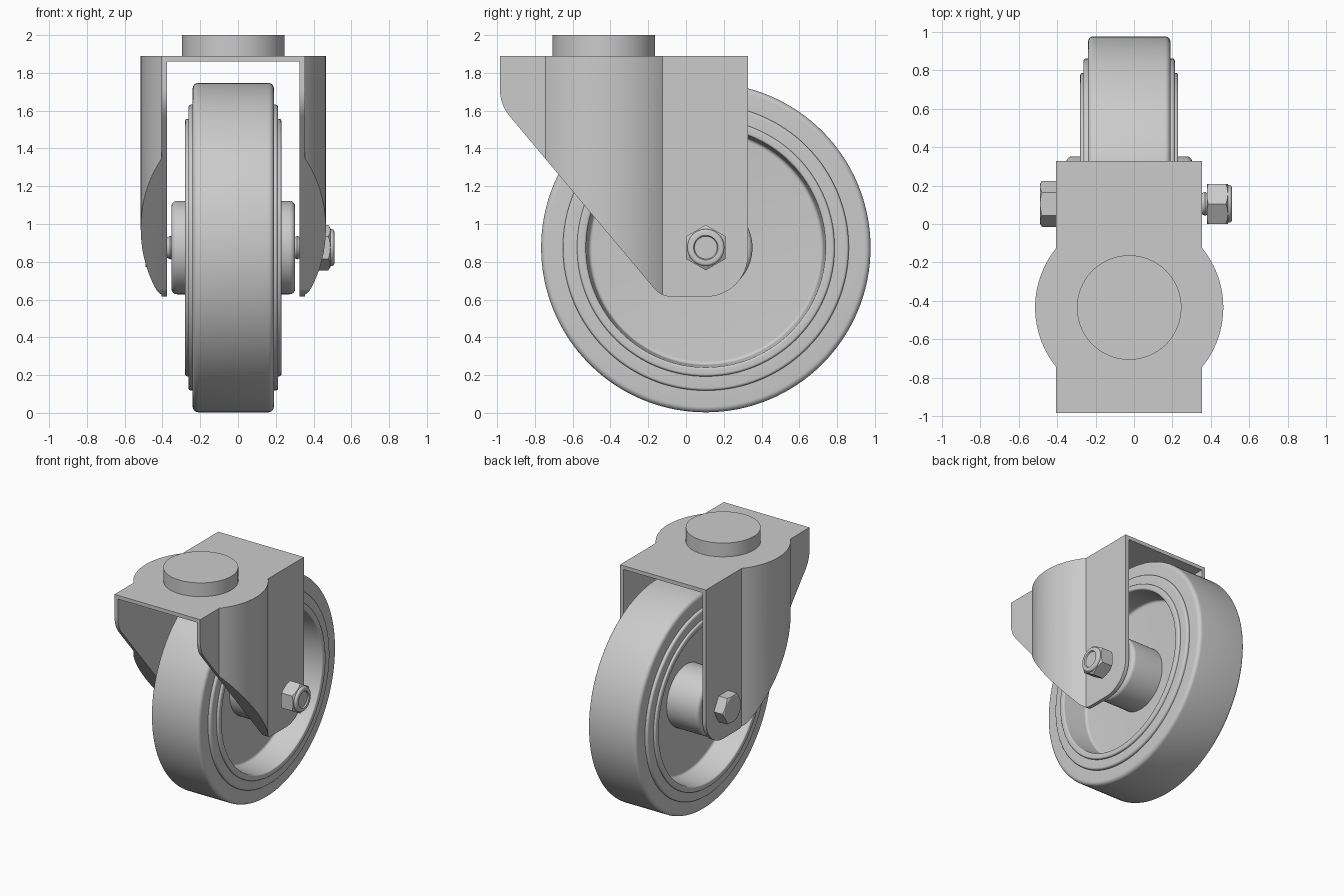
import bpy, bmesh, math
from mathutils import Vector, Matrix

cube = bpy.data.objects.get("Cube")
if cube:
    bpy.data.objects.remove(cube, do_unlink=True)

MID_X = -0.025                              # centre plane of wheel and fork
AXLE = Vector((MID_X, 0.105, 0.875))        # wheel centre
SWIVEL = Vector((MID_X, -0.435, 0))         # swivel axis

steel = bpy.data.materials.new("light grey metal")
steel.use_nodes = True
GREY = (0.6, 0.6, 0.6, 1)
steel.diffuse_color = GREY
steel.node_tree.nodes["Principled BSDF"].inputs["Base Color"].default_value = GREY


def rounded(points, steps=6):
    """Outline from (u, v, corner radius) points, with arcs at the corners."""
    out = []
    for i, (u, v, r) in enumerate(points):
        p = Vector((u, v))
        if r == 0:
            out.append(p)
            continue
        to_prev = (Vector(points[i - 1][:2]) - p).normalized()
        to_next = (Vector(points[(i + 1) % len(points)][:2]) - p).normalized()
        half = to_prev.angle(to_next) / 2
        centre = p + (to_prev + to_next).normalized() * r / math.sin(half)
        a = math.atan2(*reversed(p + to_prev * r / math.tan(half) - centre))
        b = math.atan2(*reversed(p + to_next * r / math.tan(half) - centre))
        turn = (b - a + math.pi) % math.tau - math.pi
        for k in range(steps + 1):
            t = a + turn * k / steps
            out.append(centre + Vector((math.cos(t), math.sin(t))) * r)
    return out


def finish(name, bm, smooth=True):
    bmesh.ops.recalc_face_normals(bm, faces=bm.faces)
    mesh = bpy.data.meshes.new(name)
    bm.to_mesh(mesh)
    bm.free()
    mesh.materials.append(steel)
    obj = bpy.data.objects.new(name, mesh)
    bpy.context.collection.objects.link(obj)
    if smooth:
        shade(obj)
    return obj


def shade(obj):
    bpy.ops.object.select_all(action="DESELECT")
    obj.select_set(True)
    bpy.context.view_layer.objects.active = obj
    bpy.ops.object.shade_smooth_by_angle(angle=math.radians(30))


def lathe(name, profile, centre, axis="X", segments=96):
    """Revolve (distance along axis, radius) points around an axis."""
    bm = bmesh.new()
    verts = [bm.verts.new((a, 0, r)) for a, r in profile]
    edges = [bm.edges.new(pair) for pair in zip(verts, verts[1:])]
    bmesh.ops.spin(bm, geom=verts + edges, cent=(0, 0, 0), axis=(1, 0, 0),
                   angle=math.tau, steps=segments)
    bmesh.ops.remove_doubles(bm, verts=bm.verts, dist=1e-5)
    if axis == "Z":
        bm.transform(Matrix.Rotation(-math.pi / 2, 4, "Y"))
    bm.transform(Matrix.Translation(centre))
    return finish(name, bm)


def prism(name, corners, offset, smooth=False):
    """Extrude a flat outline of 3D corners by a vector."""
    bm = bmesh.new()
    face = bm.faces.new([bm.verts.new(c) for c in corners])
    new = bmesh.ops.extrude_face_region(bm, geom=[face])["geom"]
    bmesh.ops.translate(bm, vec=offset,
                        verts=[g for g in new if isinstance(g, bmesh.types.BMVert)])
    return finish(name, bm, smooth)


def boolean(obj, cutter, operation):
    bpy.context.view_layer.objects.active = obj
    mod = obj.modifiers.new("cut", "BOOLEAN")
    mod.operation, mod.object, mod.solver = operation, cutter, "EXACT"
    bpy.ops.object.modifier_apply(modifier=mod.name)
    bpy.data.objects.remove(cutter, do_unlink=True)


def both_sides(half):
    """Mirror a half profile across the wheel's centre plane."""
    return rounded(half + [(-a, r, f) for a, r, f in reversed(half)])


# Wheel: tyre, stepped rim with a recessed disc, and hub
lathe("tyre", both_sides([(0.215, 0.7, 0), (0.215, 0.872, 0.03)]), AXLE, segments=128)
lathe("rim", both_sides([(0.05, 0, 0), (0.05, 0.62, 0.02), (0.255, 0.635, 0.012),
                         (0.255, 0.68, 0.012), (0.238, 0.682, 0),
                         (0.238, 0.757, 0.015), (0.2, 0.757, 0)]), AXLE, segments=128)
lathe("hub", both_sides([(0.328, 0, 0), (0.328, 0.247, 0.03)]), AXLE)

# Fork: side outline, trimmed to the plan outline, then hollowed
side = rounded([(-0.985, 1.89, 0), (0.328, 1.89, 0), (0.328, 0.615, 0.222),
                (-0.132, 0.615, 0.12), (-0.985, 1.632, 0.22)], 12)
fork = prism("fork", [(-0.7, y, z) for y, z in side], (1.4, 0, 0))

HALF, BULGE = 0.38, 0.49
reach = math.acos(HALF / BULGE)
arc = [(BULGE * math.cos(t), BULGE * math.sin(t) + SWIVEL.y)
       for t in (reach * (k / 16 - 1) for k in range(33))]
right_edge = [(HALF, -1.2)] + arc + [(HALF, 0.6)]
plan = right_edge + [(-x, y) for x, y in reversed(right_edge)]
boolean(fork, prism("plan_cutter", [(x + MID_X, y, 0.3) for x, y in plan], (0, 0, 2)),
        "INTERSECT")
inner = [(MID_X + s * 0.35, y, 0.2) for s, y in ((-1, -2), (1, -2), (1, 2), (-1, 2))]
boolean(fork, prism("inner_cutter", inner, (0, 0, 1.66)), "DIFFERENCE")
shade(fork)

# Swivel stem on the top plate
lathe("swivel_stem", [Vector(p) for p in ((1.88, 0), (1.88, 0.272), (2, 0.272), (2, 0))],
      SWIVEL, "Z")

# Axle bolt with ribbed thread
thread = [(-0.39, 0)]
for k in range(31):
    thread.append((-0.39 + k * 0.028, 0.048 if k % 2 else 0.062))
lathe("axle_bolt", thread + [(thread[-1][0], 0)], AXLE, segments=32)


def hexagon(name, x0, x1, start, chamfer):
    """Six-sided block along x with turned corners."""
    corners = [(x0, AXLE.y + 0.12 * math.cos(start + k * math.pi / 3),
                AXLE.z + 0.12 * math.sin(start + k * math.pi / 3)) for k in range(6)]
    block = prism(name, corners, (x1 - x0, 0, 0))
    centre = Vector((0, AXLE.y, AXLE.z))
    boolean(block, lathe("corner_cutter", chamfer, centre, segments=48), "INTERSECT")
    shade(block)


# Bolt head on one side, lock nut with collar on the other
hexagon("bolt_head", -0.49, -0.4, 0,
        [(-0.491, 0), (-0.491, 0.1), (-0.476, 0.125), (-0.39, 0.125), (-0.39, 0)])
hexagon("lock_nut", 0.38, 0.49, math.pi / 2,
        [(0.379, 0), (0.379, 0.105), (0.39, 0.125), (0.475, 0.125), (0.491, 0.1), (0.491, 0)])
lathe("nut_collar", rounded([(0.47, 0, 0), (0.47, 0.098, 0), (0.51, 0.098, 0.015),
                             (0.51, 0.065, 0), (0.5, 0.06, 0), (0.5, 0, 0)]),
      Vector((0, AXLE.y, AXLE.z)), segments=48)
